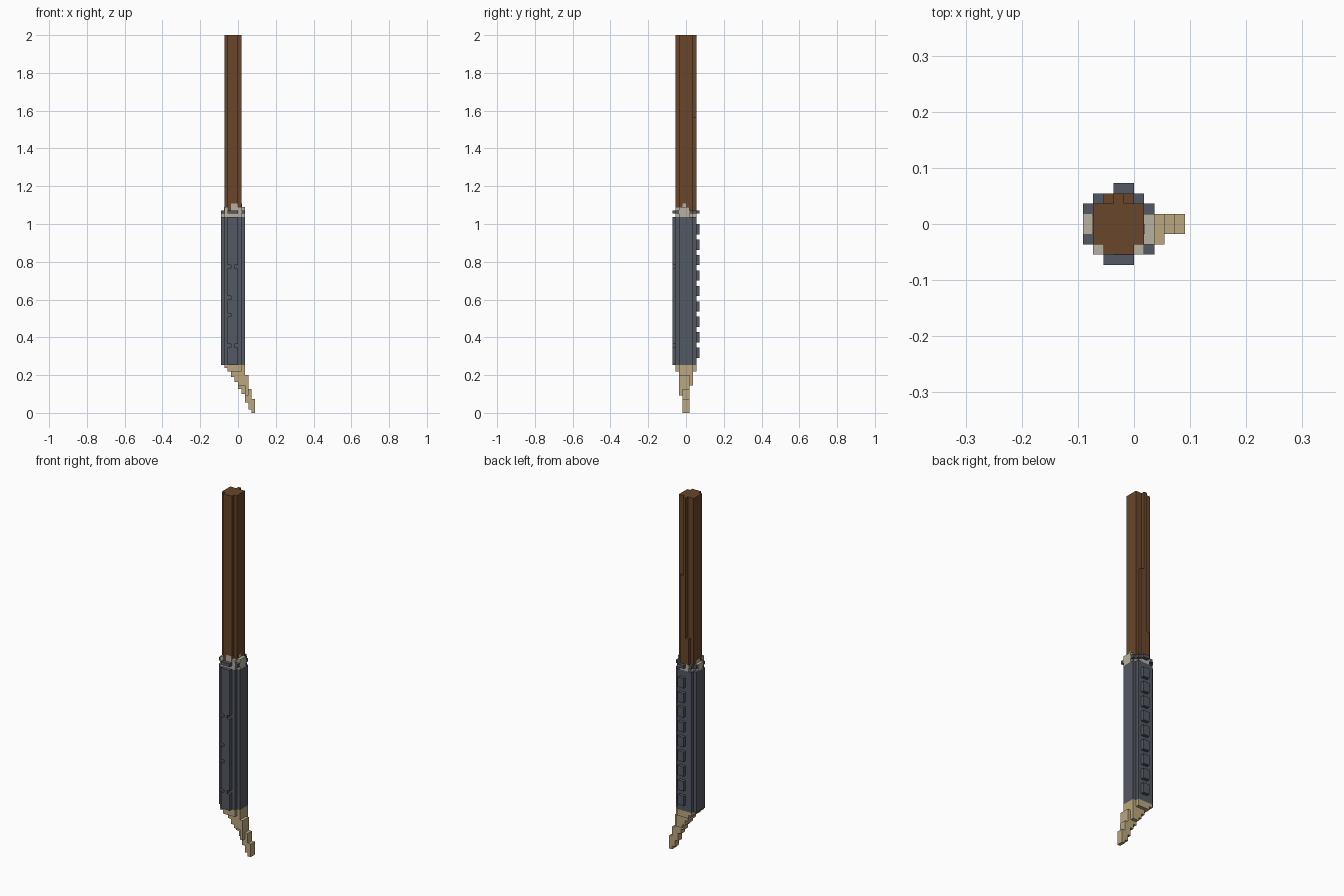
import bpy
import bmesh
from mathutils import Vector

cube = bpy.data.objects.get("Cube")
if cube:
    bpy.data.objects.remove(cube, do_unlink=True)

UNIT = 2 / 110  # edge of one small block; all sizes below count blocks


def material(name, rgb):
    mat = bpy.data.materials.new(name)
    mat.use_nodes = True
    mat.diffuse_color = (*rgb, 1)
    mat.node_tree.nodes["Principled BSDF"].inputs["Base Color"].default_value = (*rgb, 1)
    return mat


wood = material("brown wood", (0.14, 0.061, 0.024))
iron = material("dark grey", (0.088, 0.098, 0.122))
linen = material("pale linen", (0.48, 0.44, 0.35))
horn = material("tan horn", (0.50, 0.39, 0.21))


def blocks(name, mat, boxes):
    """One object made of boxes given as ((x0, x1), (y0, y1), (z0, z1))."""
    bm = bmesh.new()
    for spans in boxes:
        low, high = (Vector(s) * UNIT for s in zip(*spans))
        made = bmesh.ops.create_cube(bm, size=1)["verts"]
        bmesh.ops.scale(bm, vec=high - low, verts=made)
        bmesh.ops.translate(bm, vec=(low + high) / 2, verts=made)
    mesh = bpy.data.meshes.new(name)
    bm.to_mesh(mesh)
    bm.free()
    mesh.materials.append(mat)
    obj = bpy.data.objects.new(name, mesh)
    bpy.context.collection.objects.link(obj)
    return obj


# Wooden shaft with a stepped rib along its back
TOP = 110
blocks("shaft", wood, [
    ((-4, 1), (-2, 2), (59, TOP)),
    ((-3, 0), (-3, 2), (59, TOP)),
    ((-2, -1), (2, 3), (59, TOP)),
    ((-1, 0), (2, 3), (59, 86)),
    ((-3, -2), (2, 3), (59, 67)),
])

# Octagonal wrapped sleeve
BASE, RIM = 14, 57
blocks("sleeve", iron, [
    ((-5, 2), (-2, 2), (BASE, RIM)),
    ((-4, 1), (-3, 3), (BASE, RIM)),
    ((-4, 0), (-2, 2), (BASE - 0.6, RIM)),
])


# Front rail: a centre strip and two edge strips broken by notches
def broken_strip(x, notches):
    starts = [BASE] + [n + 1 for n in notches]
    ends = notches + [RIM]
    return [((x, x + 1), (-4, -3), span) for span in zip(starts, ends)]


blocks("front_rail", iron,
       [((-2, -1), (-4, -3), (BASE, RIM))]
       + broken_strip(-3, [19, 28, 33, 42])
       + broken_strip(-1, [19, 42]))

# Row of studs up the back
blocks("back_studs", iron,
       [((-2, 0), (3, 4), (z, z + 3)) for z in (16 + 4.5 * i for i in range(9))])

# Uneven cloth collar between sleeve and shaft
blocks("collar", linen, [
    ((-4, 1), (-2, 2), (RIM, 59)),
    ((-3, 0), (-3, 3), (RIM, 59)),
    ((-5, -4), (-1, 1), (RIM, 59)),
    ((1, 2), (-2, 1), (RIM, 60)),
    ((-4, -3), (-3, -2), (RIM, 60)),
    ((0, 1), (-3, -2), (RIM, 60)),
    ((-2, 0), (-3.05, -2), (59, 61)),
    ((1, 1.1), (-1, 0), (59, 61)),
    ((-4.1, -4), (-1, 1), (59, 60)),
])

# Dark cord knotted around the collar
blocks("collar_cord", iron, [
    ((-3, 0), (-4, -3), (58, 59)),
    ((-2, 0), (3, 4), (58, 59)),
    ((-5, -4), (1, 2), (58, 59)),
    ((-5, -4), (-2, -1), (58, 59)),
    ((-4, -3), (2, 3), (58, 59)),
    ((0, 1), (2, 3), (58, 59)),
    ((1, 2), (1, 2), (58, 59)),
    ((1, 2), (-3, -2), (58, 59)),
])

# Curved tip: columns step down and narrow toward the point
bottoms = [13, 12, 10.5, 9, 7, 5.5, 3, 1, 0]
tops = [BASE] * 6 + [11, 7, 4]
tip = []
for i, (low, high) in enumerate(zip(bottoms, tops)):
    x = (i - 4, i - 3)
    tip.append((x, (-1, 1), (low, high)))
    if i < 6:
        tip.append((x, (-2, 2), (max(low, 8), high)))
    elif i == 6:
        tip.append((x, (-2, 1), (5, high)))
    if i < 5:
        tip.append((x, (-3, 3), (max(low, 12), high)))
blocks("tip", horn, tip)
